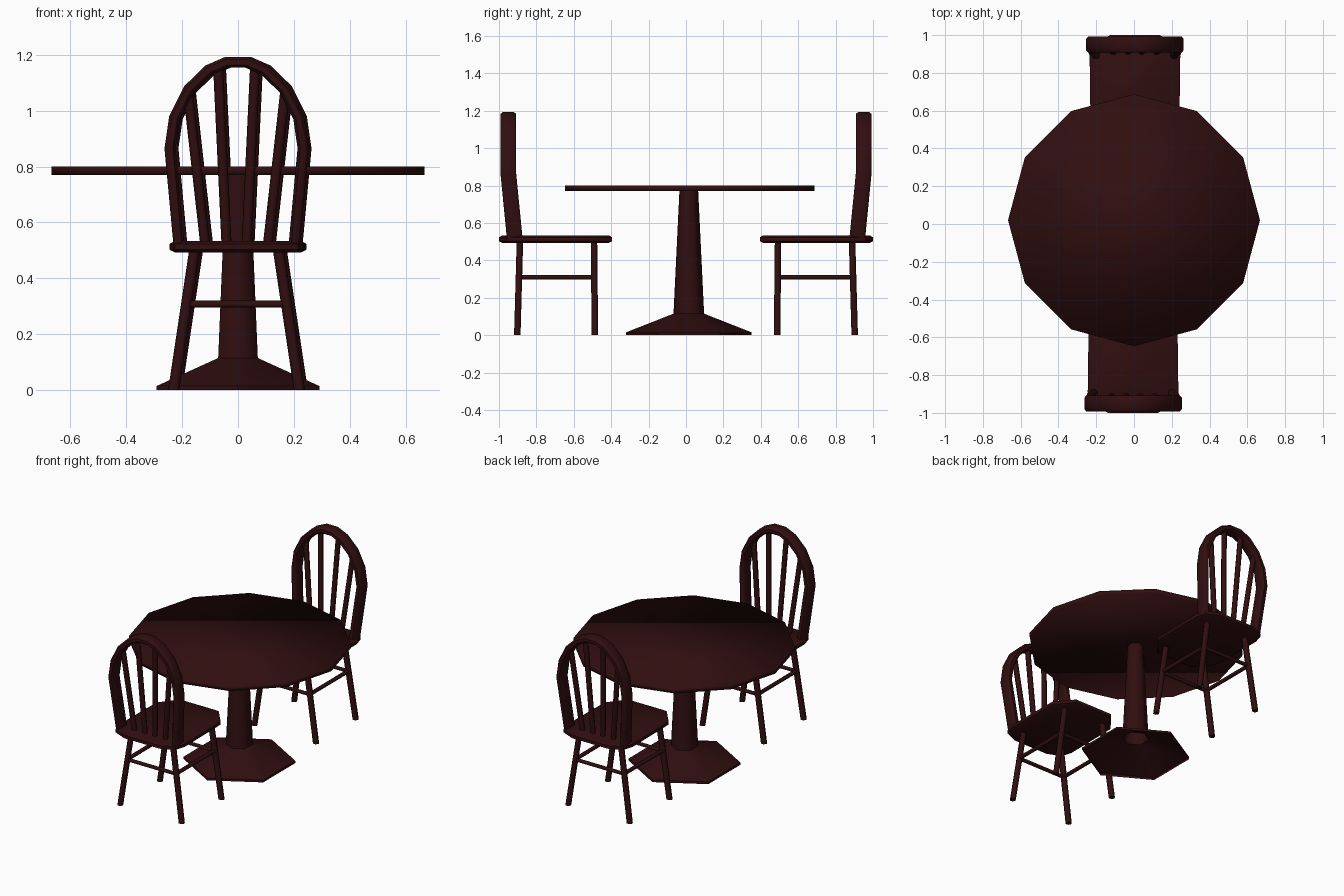
import bpy, bmesh, math
from mathutils import Vector, Matrix

if "Cube" in bpy.data.objects:
    bpy.data.objects.remove(bpy.data.objects["Cube"])

wood = bpy.data.materials.new("dark mahogany")
wood.diffuse_color = (0.03, 0.0045, 0.005, 1)
wood.use_nodes = True
wood.node_tree.nodes["Principled BSDF"].inputs["Base Color"].default_value = wood.diffuse_color
HALF_TURN = Matrix.Rotation(math.pi, 4, 'Z')


def rings_to_object(name, rings, cap_start=True, cap_end=True, angle=50, matrix=None):
    """Join equal rings of points into a skin, with optional end caps."""
    bm = bmesh.new()
    vs = [[bm.verts.new(p) for p in r] for r in rings]
    n = len(rings[0])
    for a, b in zip(vs, vs[1:]):
        for i in range(n):
            j = (i + 1) % n
            bm.faces.new((a[i], a[j], b[j], b[i]))
    if cap_start:
        bm.faces.new(vs[0][::-1])
    if cap_end:
        bm.faces.new(vs[-1])
    if cap_start and cap_end:
        bmesh.ops.recalc_face_normals(bm, faces=bm.faces[:])
    if matrix:
        bm.transform(matrix)
    me = bpy.data.meshes.new(name)
    bm.to_mesh(me)
    bm.free()
    me.materials.append(wood)
    ob = bpy.data.objects.new(name, me)
    bpy.context.collection.objects.link(ob)
    bpy.ops.object.select_all(action='DESELECT')
    ob.select_set(True)
    bpy.context.view_layer.objects.active = ob
    if angle >= 180:
        me.shade_smooth()
    else:
        bpy.ops.object.shade_smooth_by_angle(angle=math.radians(angle))
    return ob


def lathe(name, profile, sides, cy, **kw):
    """Polygonal turned part, with a corner pointing along y."""
    rings = []
    for r, z in profile:
        ring = []
        for i in range(sides):
            a = math.pi / 2 + 2 * math.pi * i / sides
            ring.append((r * math.cos(a), cy + r * math.sin(a), z))
        rings.append(ring)
    return rings_to_object(name, rings, **kw)


def rod(name, p, q, r, matrix, sides=6):
    """Straight rod; upright rods get level ends."""
    p, q = Vector(p), Vector(q)
    d = (q - p).normalized()
    if abs(d.z) > 0.7:
        u, v = Vector((1, 0, 0)), Vector((0, 1, 0))
    else:
        u = Vector((0, 0, 1))
        v = d.cross(u)
    rings = []
    for c in (p, q):
        rings.append([c + r * (u * math.cos(t) + v * math.sin(t))
                      for t in (2 * math.pi * i / sides for i in range(sides))])
    return rings_to_object(name, rings, angle=65, matrix=matrix)


# Table: twelve-sided top, hollow six-sided column and open foot
CY = 0.02
lathe("table_top", [(0.667, 0.77), (0.667, 0.80)], 12, CY, angle=180)
lathe("table_column", [(0.082, 0.112), (0.05, 0.775)], 6, CY - 0.005,
      cap_start=False, cap_end=False, angle=65)
lathe("table_foot", [(0.336, 0.0), (0.336, 0.015), (0.082, 0.115)], 6, CY - 0.005,
      cap_start=False, cap_end=False, angle=30)


def back_y(z):
    """The chair back leans below z 0.865 and is upright above it."""
    return -0.95 + 0.035 * max(0, 0.865 - z) / 0.355


def chair(tag, matrix):
    # Seat with clipped corners and a bevelled rim
    half = [(0.13, -1.0), (0.22, -0.96), (0.24, -0.89), (0.235, -0.51), (0.14, -0.395)]
    outline = half + [(-x, y) for x, y in reversed(half)]
    rings = []
    for inset, z in ((0.02, 0.492), (0, 0.503), (0, 0.523), (0.016, 0.533)):
        rings.append([(x * (1 - inset / 0.24), -0.7 + (y + 0.7) * (1 - inset / 0.3), z)
                      for x, y in outline])
    rings_to_object(tag + "_seat", rings, matrix=matrix)

    # Bent hoop of the back
    side = [(0.205, 0.51), (0.238, 0.865), (0.222, 0.975),
            (0.172, 1.075), (0.10, 1.145), (0.036, 1.173)]
    path = side + [(-x, z) for x, z in reversed(side)]
    section = [(0.02, 0.03), (0.02, -0.03), (0.01, -0.042), (-0.01, -0.042),
               (-0.02, -0.03), (-0.02, 0.03), (-0.01, 0.042), (0.01, 0.042)]
    rings = []
    for i, (x, z) in enumerate(path):
        a = Vector(path[max(i - 1, 0)])
        b = Vector(path[min(i + 1, len(path) - 1)])
        t = (b - a).normalized()
        rings.append([(x + t.y * o, back_y(z) + w, z - t.x * o) for o, w in section])
    rings_to_object(tag + "_back_hoop", rings, matrix=matrix)

    for s, sn in ((-1, "left"), (1, "right")):
        # Back spindles
        for k, (x0, x1, z1) in enumerate(((0.036, 0.066, 1.155), (0.112, 0.174, 1.07))):
            rod(f"{tag}_spindle_{sn}_{k + 1}", (s * x0, -0.912, 0.52),
                (s * x1, -0.95, z1), 0.018, matrix)
        # Splayed legs
        for yt, yb, fn in ((-0.888, -0.902, "rear"), (-0.492, -0.487, "front")):
            rod(f"{tag}_{fn}_{sn}_leg", (s * 0.225, yb, 0), (s * 0.15, yt, 0.5),
                0.02, matrix)
        # Side stretchers
        rod(f"{tag}_side_stretcher_{sn}", (s * 0.179, -0.893, 0.31),
            (s * 0.179, -0.49, 0.31), 0.013, matrix)
    # Cross stretchers
    for y, fn in ((-0.893, "rear"), (-0.49, "front")):
        rod(f"{tag}_{fn}_stretcher", (-0.179, y, 0.308), (0.179, y, 0.308), 0.013, matrix)


# Two facing chairs, the second turned half round
shift = Matrix.Translation((-0.005, 0, 0))
chair("front_chair", shift)
chair("back_chair", HALF_TURN @ shift)
